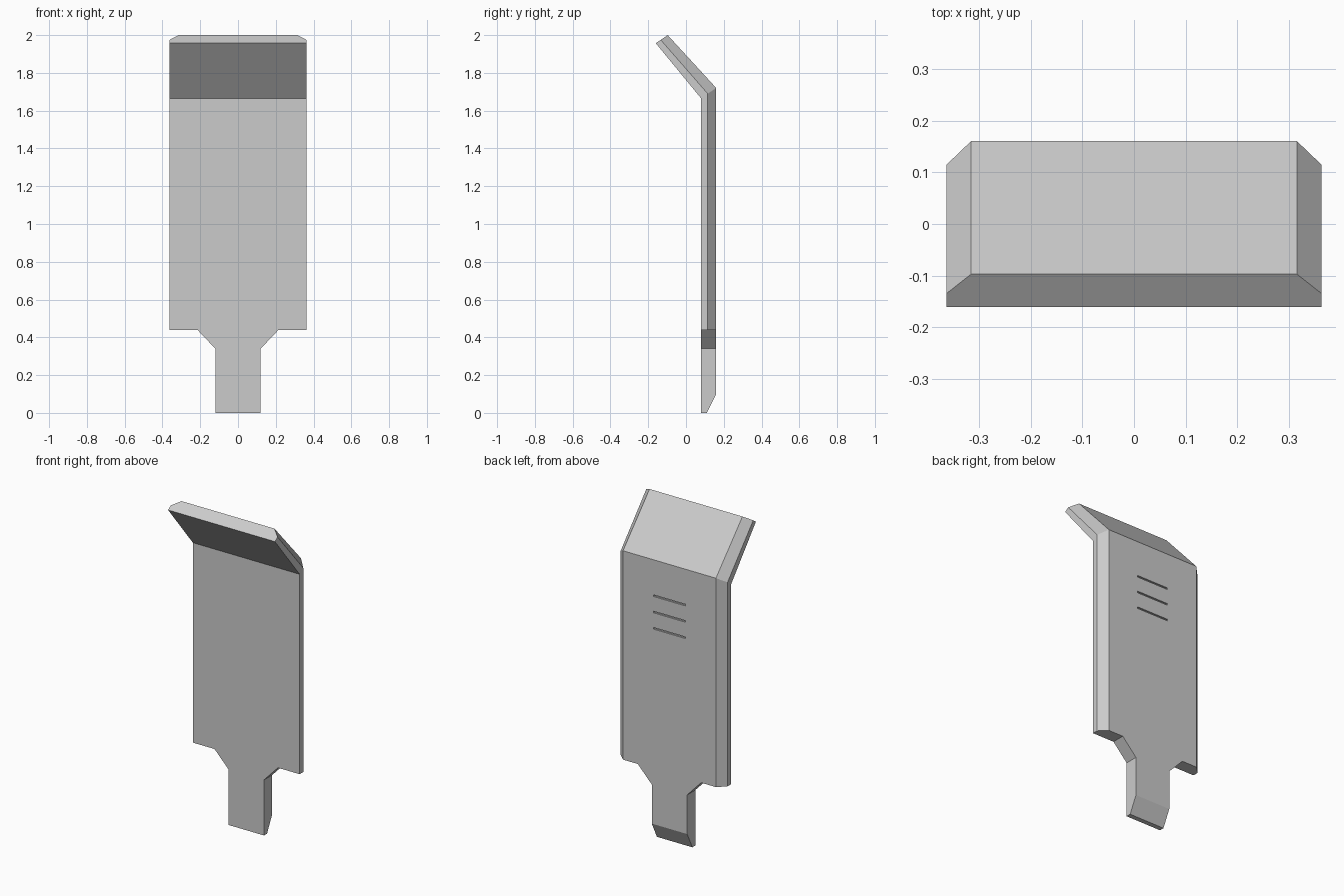
import bpy, bmesh

if "Cube" in bpy.data.objects:
    bpy.data.objects.remove(bpy.data.objects["Cube"])


def make_object(name, bm):
    bmesh.ops.recalc_face_normals(bm, faces=bm.faces[:])
    mesh = bpy.data.meshes.new(name)
    bm.to_mesh(mesh)
    bm.free()
    obj = bpy.data.objects.new(name, mesh)
    bpy.context.collection.objects.link(obj)
    return obj


def loft(name, rings):
    """Closed solid skinned over rings of equal point count."""
    bm = bmesh.new()
    rows = [[bm.verts.new(p) for p in ring] for ring in rings]
    n = len(rows[0])
    for a, b in zip(rows, rows[1:]):
        for i in range(n):
            j = (i + 1) % n
            bm.faces.new((a[i], a[j], b[j], b[i]))
    bm.faces.new(rows[0])
    bm.faces.new(rows[-1])
    return make_object(name, bm)


def cut(target, cutter):
    mod = target.modifiers.new(cutter.name, 'BOOLEAN')
    mod.operation = 'DIFFERENCE'
    mod.solver = 'EXACT'
    mod.object = cutter
    cutter.hide_render = True
    cutter.hide_set(True)


# Bent blade: bevelled section (front, shoulder, back) swept from foot to tip
HALF, BACK_HALF = 0.362, 0.315
stations = [  # (y, z) of front, shoulder and back at each station
    ((0.08, 0.0), (0.115, 0.0), (0.16, 0.0)),
    ((0.08, 1.665), (0.115, 1.69), (0.16, 1.72)),
    ((-0.16, 1.957), (-0.134, 1.975), (-0.097, 2.0)),
]
rings = []
for front, shoulder, back in stations:
    side = [(HALF, front), (HALF, shoulder), (BACK_HALF, back)]
    rings.append([(x, *p) for x, p in side] + [(-x, *p) for x, p in reversed(side)])
blade = loft("bent_blade", rings)

# Side notches that leave the narrow tang at the foot
notch = [(0.12, -0.1), (0.12, 0.34), (0.215, 0.44), (0.5, 0.44), (0.5, -0.1)]
for name, s in (("right_notch_cutter", 1), ("left_notch_cutter", -1)):
    cut(blade, loft(name, [[(s * x, y, z) for x, z in notch] for y in (0.0, 0.3)]))

# Sloped back of the tang tip
slope = [(0.06, -0.1), (0.21, 0.2), (0.3, 0.2), (0.3, -0.1)]
cut(blade, loft("tip_slope_cutter", [[(x, y, z) for y, z in slope] for x in (-0.2, 0.2)]))

# Three thin grooves on the back
for i in range(3):
    z = 1.50 - 0.1 * i
    box = [(0.15, z - 0.005), (0.15, z + 0.005), (0.2, z + 0.005), (0.2, z - 0.005)]
    cut(blade, loft(f"groove_cutter_{i + 1}",
                    [[(x, y, zz) for y, zz in box] for x in (-0.108, 0.108)]))
